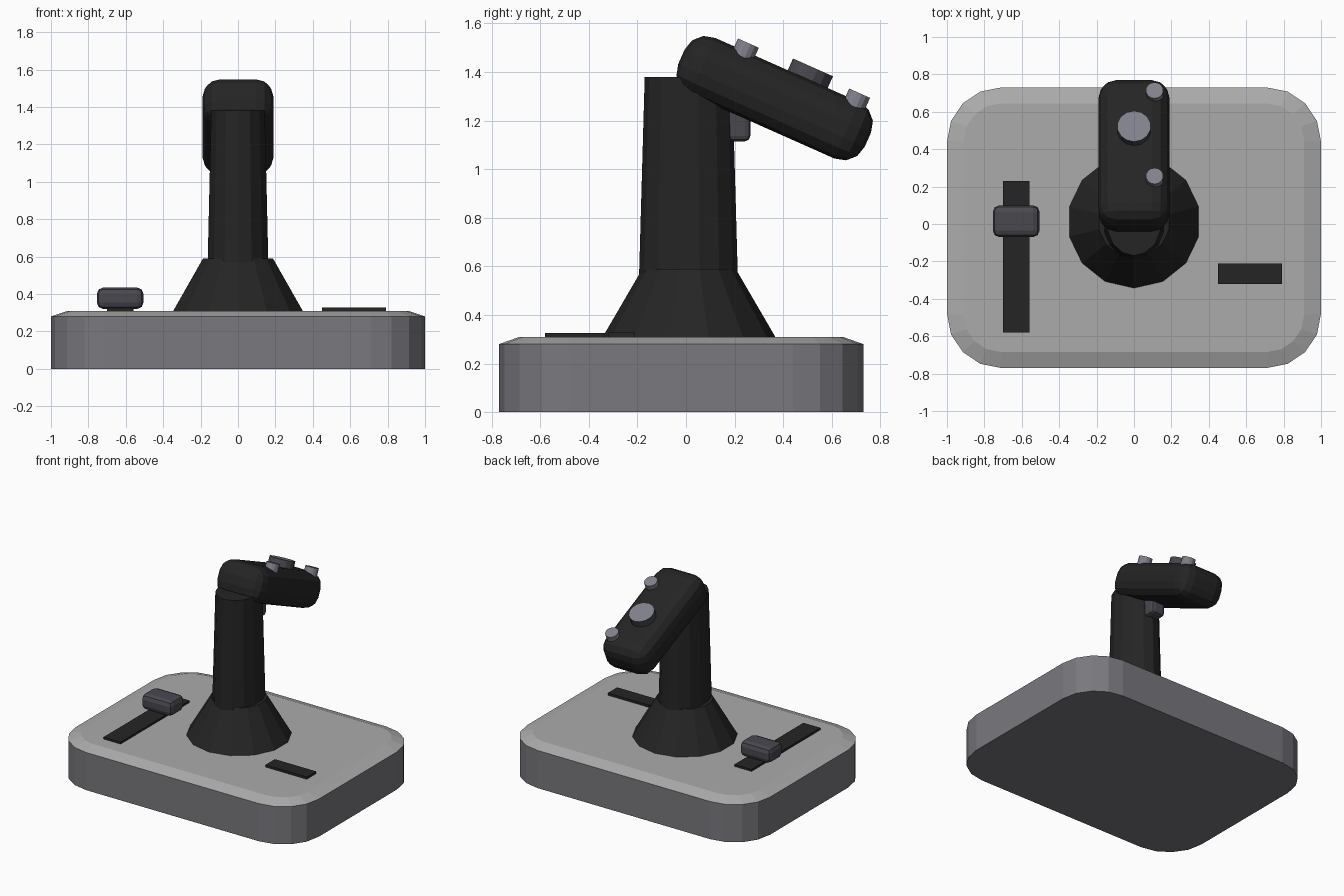
import bpy, bmesh, math
from mathutils import Matrix, Vector

if "Cube" in bpy.data.objects:
    bpy.data.objects.remove(bpy.data.objects["Cube"])


def material(name, rgb):
    m = bpy.data.materials.new(name)
    m.diffuse_color = (*rgb, 1)
    m.use_nodes = True
    m.node_tree.nodes["Principled BSDF"].inputs["Base Color"].default_value = m.diffuse_color
    return m


BLACK = material("black plastic", (0.018, 0.018, 0.018))
DARK = material("dark grey", (0.065, 0.065, 0.078))
SIDE = material("mid grey", (0.19, 0.19, 0.21))
TOP = material("light grey", (0.41, 0.41, 0.415))
BUTTON = material("button grey", (0.22, 0.22, 0.265))


def finish(name, bm, mats, matrix=Matrix()):
    bmesh.ops.recalc_face_normals(bm, faces=bm.faces)
    me = bpy.data.meshes.new(name)
    bm.to_mesh(me)
    bm.free()
    for m in mats:
        me.materials.append(m)
    ob = bpy.data.objects.new(name, me)
    ob.matrix_world = matrix
    bpy.context.collection.objects.link(ob)
    return ob


def loft(name, rings, mats, cap_mat=0, matrix=Matrix()):
    """Join rings of points with quads and cap both ends."""
    bm = bmesh.new()
    loops = [[bm.verts.new(p) for p in r] for r in rings]
    n = len(loops[0])
    for k in range(len(loops) - 1):
        for i in range(n):
            j = (i + 1) % n
            f = bm.faces.new((loops[k][i], loops[k][j], loops[k + 1][j], loops[k + 1][i]))
            if k > 0:
                f.material_index = cap_mat
    bm.faces.new(loops[0][::-1])
    bm.faces.new(loops[-1]).material_index = cap_mat
    return finish(name, bm, mats, matrix)


def ellipse(rx, ry, z, n, cx=0, cy=0):
    pts = [2 * math.pi * i / n - math.pi / 2 for i in range(n)]
    return [(cx + rx * math.cos(a), cy + ry * math.sin(a), z) for a in pts]


def rounded(hx, hy, r, z, cy, seg=4):
    pts = []
    for q, (sx, sy) in enumerate(((1, 1), (-1, 1), (-1, -1), (1, -1))):
        for i in range(seg + 1):
            a = math.pi / 2 * (q + i / seg)
            pts.append((sx * (hx - r) + r * math.cos(a),
                        cy + sy * (hy - r) + r * math.sin(a), z))
    return pts


def box(name, lo, hi, mat, bevel=0, seg=2, matrix=Matrix()):
    lo, hi = Vector(lo), Vector(hi)
    bm = bmesh.new()
    bmesh.ops.create_cube(bm, size=1)
    for v in bm.verts:
        v.co = [(lo[i] + hi[i]) / 2 + v.co[i] * (hi[i] - lo[i]) for i in range(3)]
    if bevel:
        bmesh.ops.bevel(bm, geom=bm.edges[:], offset=bevel, segments=seg,
                        profile=0.5, affect='EDGES')
    return finish(name, bm, [mat], matrix)


# Base with light chamfered top
loft("base", [rounded(1, 0.75, 0.29, 0, -0.02), rounded(1, 0.75, 0.29, 0.28, -0.02),
              rounded(0.91, 0.665, 0.2, 0.31, -0.02)], [SIDE, TOP], 1)

# Boot cone and oval shaft
loft("boot", [ellipse(0.358, 0.358, 0.305, 14, cy=0.0125),
              ellipse(0.192, 0.192, 0.59, 14, cy=0.0125)], [BLACK])
loft("shaft", [ellipse(0.168, 0.205, 0.5, 14, cy=0.01),
               ellipse(0.147, 0.18, 1.38, 14, cy=0.01)], [BLACK])

# Tilted grip head
tilt = Matrix.Translation((0, 0.365, 1.2925)) @ Matrix.Rotation(math.radians(-24), 4, 'X')
box("grip_head", (-0.19, -0.42, -0.127), (0.19, 0.42, 0.127), BLACK, 0.095, 3, tilt)

# Thumb buttons on the head
for name, x, y, r, h, side in (("rear_button", 0.11, -0.191, 0.047, 0.163, BUTTON),
                               ("hat_button", 0, 0.0926, 0.09, 0.18, DARK),
                               ("tip_button", 0.11, 0.311, 0.047, 0.161, BUTTON)):
    loft(name, [ellipse(r, r, 0.08, 14, x, y), ellipse(r, r, h, 14, x, y)],
         [side, BUTTON], 1, tilt)

# Trigger under the head
box("trigger", (-0.055, 0.13, 1.115), (0.055, 0.265, 1.32), DARK, 0.022)

# Throttle slot, slider knob and side plate
box("throttle_slot", (-0.7, -0.58, 0.3), (-0.56, 0.23, 0.325), BLACK)
box("throttle_knob", (-0.755, -0.07, 0.32), (-0.505, 0.1, 0.435), DARK, 0.035)
box("side_plate", (0.45, -0.32, 0.3), (0.79, -0.21, 0.327), BLACK)
